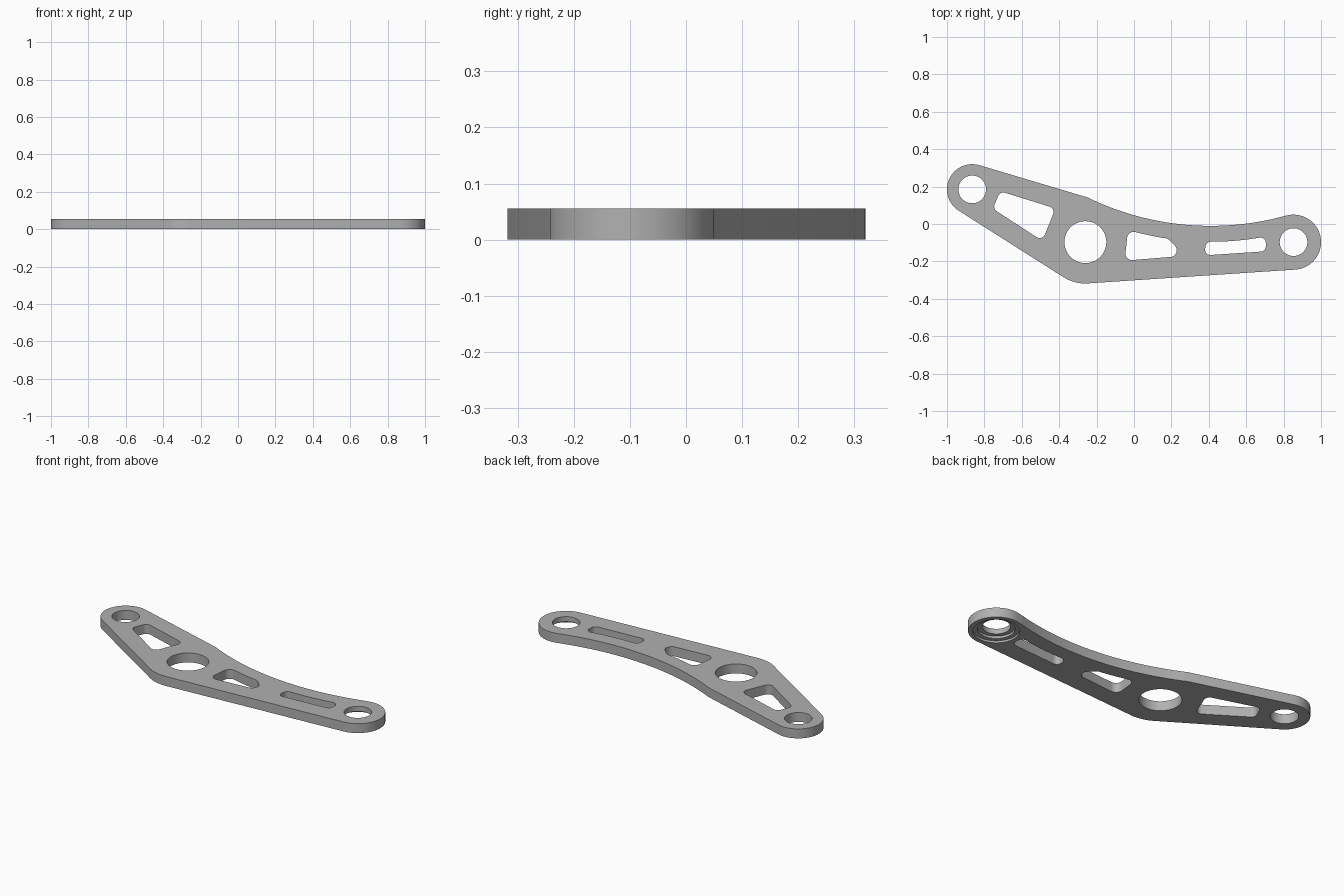
import bpy, bmesh
from math import sin, cos, tan, radians
from mathutils import Vector

cube = bpy.data.objects.get("Cube")
if cube:
    bpy.data.objects.remove(cube, do_unlink=True)

THICK = 0.056
LEFT_EYE, HUB, RIGHT_EYE = (-0.865, 0.185), (-0.26, -0.097), (0.853, -0.097)
SWEEP = (0.41, 1.49)  # centre of the hollow back edge

metal = bpy.data.materials.new("grey metal")
metal.use_nodes = True
GREY = (0.44, 0.44, 0.44, 1)
metal.diffuse_color = GREY
metal.node_tree.nodes["Principled BSDF"].inputs["Base Color"].default_value = GREY


def arc(centre, r, a0, a1, n):
    angles = [radians(a0 + (a1 - a0) * i / n) for i in range(n + 1)]
    return [(centre[0] + r * cos(a), centre[1] + r * sin(a)) for a in angles]


def circle(centre, r, n=64):
    return arc(centre, r, 0, 360, n)[:-1]


def rounded(corners):
    """Fillet a polygon given as (x, y, radius) corners."""
    out = []
    for i, (x, y, r) in enumerate(corners):
        p = Vector((x, y))
        if r == 0:
            out.append((x, y))
            continue
        u = (Vector(corners[i - 1][:2]) - p).normalized()
        v = (Vector(corners[(i + 1) % len(corners)][:2]) - p).normalized()
        half = u.angle(v) / 2
        centre = p + (u + v).normalized() * (r / sin(half))
        start, end = p + u * (r / tan(half)) - centre, p + v * (r / tan(half)) - centre
        for k in range(9):
            d = start.lerp(end, k / 8).normalized() * r + centre
            out.append((d.x, d.y))
    return out


def prism(name, outline, z0, z1):
    bm = bmesh.new()
    face = bm.faces.new([bm.verts.new((x, y, z0)) for x, y in outline])
    new = bmesh.ops.extrude_face_region(bm, geom=[face])["geom"]
    top = [g for g in new if isinstance(g, bmesh.types.BMVert)]
    bmesh.ops.translate(bm, verts=top, vec=(0, 0, z1 - z0))
    bmesh.ops.recalc_face_normals(bm, faces=bm.faces)
    mesh = bpy.data.meshes.new(name)
    bm.to_mesh(mesh)
    bm.free()
    mesh.materials.append(metal)
    obj = bpy.data.objects.new(name, mesh)
    bpy.context.collection.objects.link(obj)
    return obj


def back_slot(a0, a1, bottom, r):
    """Slot whose upper edge follows the hollow back edge."""
    top = arc(SWEEP, 1.585, a0, a1, 6)
    ends = {0, len(top) - 1}
    upper = [(x, y, r if i in ends else 0) for i, (x, y) in enumerate(top)]
    return rounded(upper + [(x, y, r) for x, y in bottom])


# Arm plate
outline = (arc(LEFT_EYE, 0.135, 72.8, 239.7, 32)
           + arc(HUB, 0.221, 239.7, 273.8, 12)
           + arc(RIGHT_EYE, 0.147, 273.8, 465.5, 36)
           + arc(SWEEP, 1.5, 285.5, 244, 40))
arm = prism("arm_plate", outline, 0, THICK)

# Through holes, lightening slots and the stepped bearing seat underneath
LOW, HIGH = -0.1, 0.2
cuts = [
    (circle(LEFT_EYE, 0.074), LOW, HIGH),
    (circle(HUB, 0.112), LOW, HIGH),
    (circle(RIGHT_EYE, 0.074), LOW, HIGH),
    (circle(RIGHT_EYE, 0.122), LOW, 0.012),
    (circle(RIGHT_EYE, 0.098), LOW, 0.026),
    (rounded([(-0.715, 0.175, 0.03), (-0.42, 0.083, 0.03),
              (-0.49, -0.09, 0.03), (-0.755, 0.082, 0.03)]), LOW, HIGH),
    (back_slot(261.7, 253.8, [(-0.05, -0.196), (0.272, -0.17)], 0.035), LOW, HIGH),
    (back_slot(280.7, 269.2, [(0.373, -0.168), (0.705, -0.146)], 0.028), LOW, HIGH),
]
for shape, z0, z1 in cuts:
    cutter = prism("cutter", shape, z0, z1)
    cutter.hide_render = True
    mod = arm.modifiers.new("cut", "BOOLEAN")
    mod.operation, mod.solver, mod.object = "DIFFERENCE", "EXACT", cutter
    bpy.context.view_layer.objects.active = arm
    bpy.ops.object.modifier_apply(modifier=mod.name)
    bpy.data.objects.remove(cutter, do_unlink=True)

bpy.ops.object.select_all(action="DESELECT")
arm.select_set(True)
bpy.context.view_layer.objects.active = arm
bpy.ops.object.shade_smooth_by_angle(angle=radians(30))
